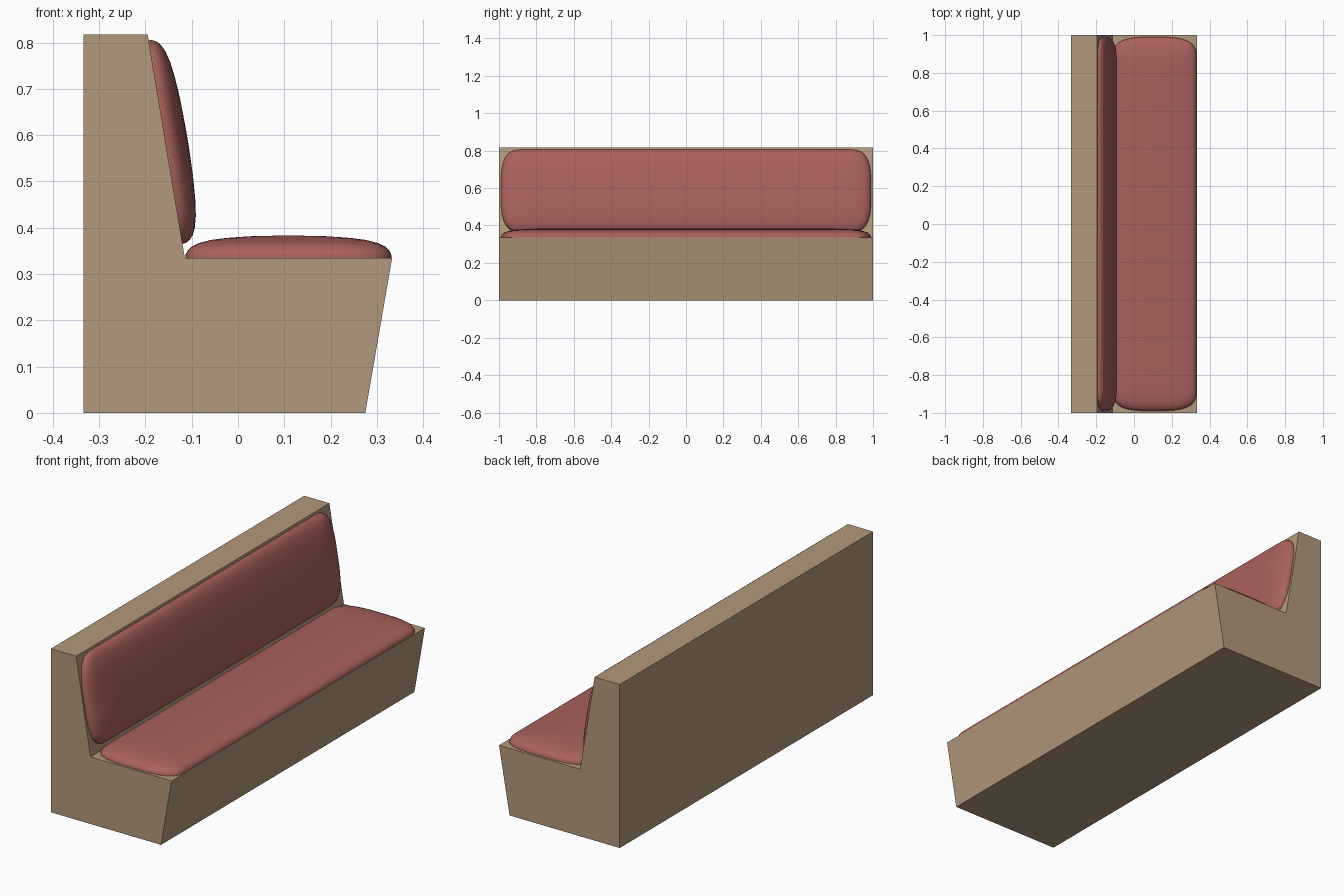
import bpy, bmesh
from math import cos, sin, pi, atan2

if "Cube" in bpy.data.objects:
    bpy.data.objects.remove(bpy.data.objects["Cube"])

def material(name, color):
    m = bpy.data.materials.new(name)
    m.diffuse_color = color
    m.use_nodes = True
    m.node_tree.nodes["Principled BSDF"].inputs["Base Color"].default_value = m.diffuse_color
    return m

def make_object(name, bm, mat):
    bmesh.ops.recalc_face_normals(bm, faces=bm.faces)
    me = bpy.data.meshes.new(name)
    bm.to_mesh(me)
    bm.free()
    me.materials.append(mat)
    ob = bpy.data.objects.new(name, me)
    bpy.context.collection.objects.link(ob)
    return ob

wood = material("wood", (0.45, 0.32, 0.20, 1))
fabric = material("fabric", (0.40, 0.12, 0.11, 1))

# Bench frame: side profile extruded along y
profile = [(-0.334, 0), (0.275, 0), (0.333, 0.335),
           (-0.115, 0.335), (-0.195, 0.817), (-0.334, 0.817)]
bm = bmesh.new()
face = bm.faces.new([bm.verts.new((x, -1, z)) for x, z in profile])
ext = bmesh.ops.extrude_face_region(bm, geom=[face])
bmesh.ops.translate(bm, vec=(0, 2, 0),
                    verts=[v for v in ext["geom"] if isinstance(v, bmesh.types.BMVert)])
make_object("bench_frame", bm, wood)

# Cushion: stacked rounded outlines, flat underneath, domed on top
RINGS = [(0, 0), (0.001, 0.008), (0.006, 0.017), (0.015, 0.025), (0.03, 0.032),
         (0.055, 0.0385), (0.09, 0.043), (0.14, 0.0465), (0.205, 0.048)]

def spow(v, e):
    return (1 if v >= 0 else -1) * abs(v) ** e

def cushion(name, half_width, half_length, centre, tilt):
    bm = bmesh.new()
    n, cap, power = 64, 0.12, 2 / 3.2
    loops = []
    for inset, h in RINGS:
        hw = half_width - inset
        c = cap * hw / half_width
        straight = half_length - inset - c
        loop = []
        for i in range(n):
            a = 2 * pi * (i + 0.5) / n
            s = spow(sin(a), power)
            y = s * c + (straight if s > 0 else -straight)
            loop.append(bm.verts.new((spow(cos(a), power) * hw, y, h)))
        loops.append(loop)
    for lo, hi in zip(loops, loops[1:]):
        for i in range(n):
            j = (i + 1) % n
            bm.faces.new((lo[i], lo[j], hi[j], hi[i]))
    bm.faces.new(loops[0])
    bm.faces.new(loops[-1])
    ob = make_object(name, bm, fabric)
    ob.location = centre
    ob.rotation_euler = (0, tilt, 0)
    bpy.ops.object.select_all(action='DESELECT')
    ob.select_set(True)
    bpy.context.view_layer.objects.active = ob
    bpy.ops.object.shade_smooth_by_angle(angle=pi / 4)

# Seat cushion lies flat, back cushion leans on the sloped backrest
cushion("seat_cushion", 0.223, 0.99, (0.109, 0, 0.335), 0)
cushion("back_cushion", 0.223, 0.99, (-0.1565, 0, 0.585), atan2(0.482, 0.08))
